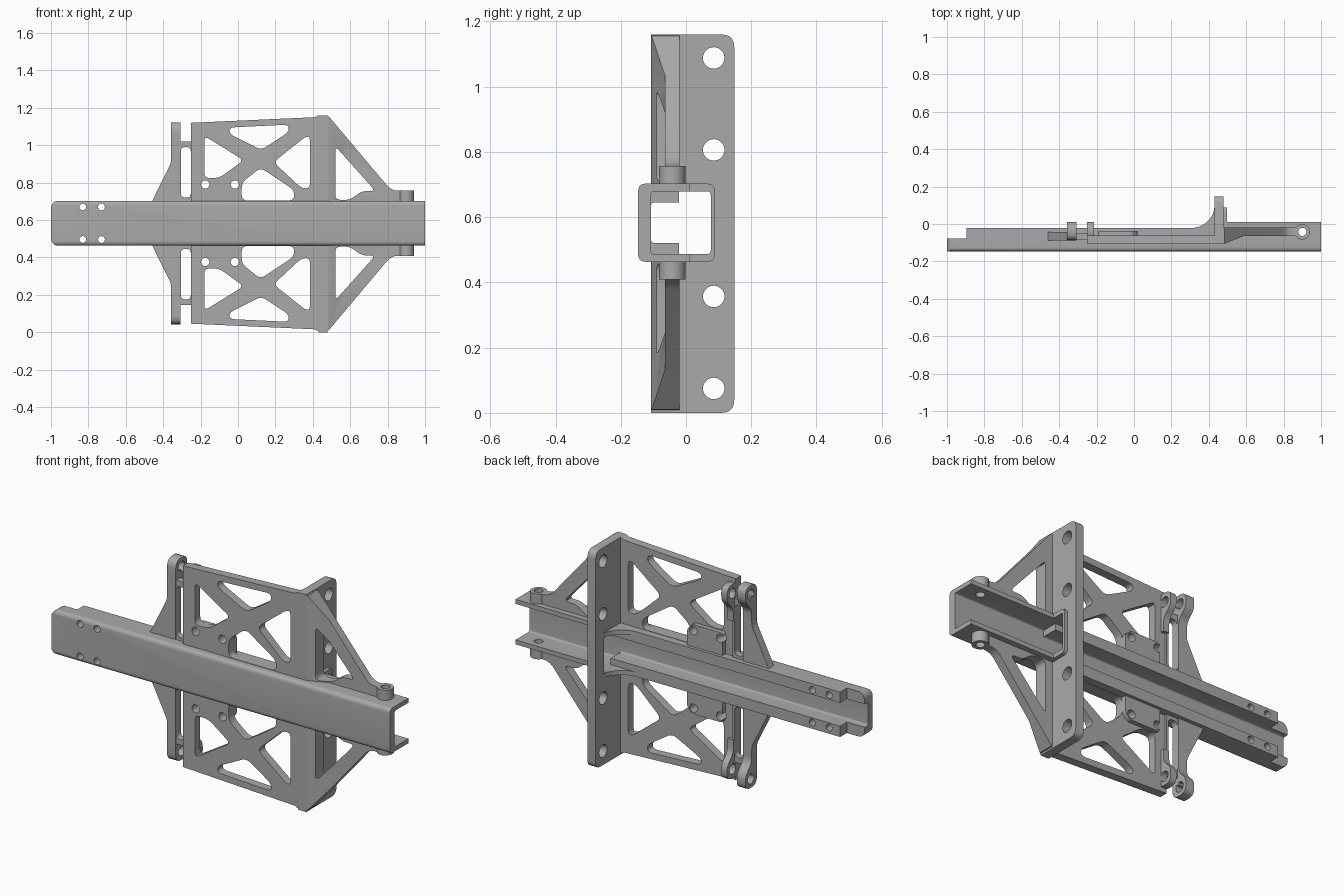
import bpy, bmesh, math
from mathutils import Vector

cube = bpy.data.objects.get("Cube")
if cube:
    bpy.data.objects.remove(cube, do_unlink=True)

MID = 0.583  # height of the mirror plane

grey = bpy.data.materials.new("grey_metal")
grey.use_nodes = True
grey.diffuse_color = (0.4, 0.4, 0.4, 1)
grey.node_tree.nodes["Principled BSDF"].inputs["Base Color"].default_value = (0.4, 0.4, 0.4, 1)


def rounded(pts, radius=0.0, steps=5):
    """Round polygon corners; a third value on a point overrides the radius."""
    out = []
    for i, p in enumerate(pts):
        r = p[2] if len(p) > 2 else radius
        c, a, b = (Vector(q[:2]) for q in (p, pts[i - 1], pts[(i + 1) % len(pts)]))
        if r <= 0:
            out.append(c)
            continue
        a = c + (a - c).normalized() * min(r, (a - c).length * 0.45)
        b = c + (b - c).normalized() * min(r, (b - c).length * 0.45)
        for k in range(steps + 1):
            t = k / steps
            out.append(a * (1 - t) ** 2 + c * 2 * t * (1 - t) + b * t * t)
    return out


def circle(u, v, r, n=28):
    return [(u + r * math.cos(k * math.tau / n), v + r * math.sin(k * math.tau / n)) for k in range(n)]


def rect(u0, v0, u1, v1):
    return [(u0, v0), (u1, v0), (u1, v1), (u0, v1)]


def prism(name, axis, pts, lo, hi, radius=0.0):
    """Extrude an outline along an axis: x uses (y,z), y uses (x,z), z uses (x,y)."""
    place = {"x": lambda u, v, d: (d, u, v - MID),
             "y": lambda u, v, d: (u, d, v - MID),
             "z": lambda u, v, d: (u, v, d - MID)}[axis]
    bm = bmesh.new()
    outline = rounded(pts, radius)
    low, high = ([bm.verts.new(place(u, v, d)) for u, v in outline] for d in (lo, hi))
    bm.faces.new(low)
    bm.faces.new(high)
    for i in range(len(low)):
        bm.faces.new((low[i - 1], low[i], high[i], high[i - 1]))
    bmesh.ops.recalc_face_normals(bm, faces=bm.faces)
    mesh = bpy.data.meshes.new(name)
    bm.to_mesh(mesh)
    bm.free()
    mesh.materials.append(grey)
    obj = bpy.data.objects.new(name, mesh)
    obj.location.z = MID
    bpy.context.collection.objects.link(obj)
    return obj


def activate(obj):
    bpy.ops.object.select_all(action="DESELECT")
    obj.select_set(True)
    bpy.context.view_layer.objects.active = obj


def combine(obj, operation, *shape, radius=0.0):
    cutter = prism("cutter", *shape, radius)
    cutter.hide_render = True
    activate(obj)
    mod = obj.modifiers.new("cut", "BOOLEAN")
    mod.operation, mod.solver, mod.object = operation, "EXACT", cutter
    bpy.ops.object.modifier_apply(modifier=mod.name)
    bpy.data.objects.remove(cutter, do_unlink=True)


def cut(obj, *shape, radius=0.0):
    combine(obj, "DIFFERENCE", *shape, radius=radius)


def finish(obj, mirrored=False):
    activate(obj)
    if mirrored:
        mod = obj.modifiers.new("mirror", "MIRROR")
        mod.use_axis = (False, False, True)
        mod.use_mirror_merge = False
        bpy.ops.object.modifier_apply(modifier=mod.name)
    bpy.ops.object.shade_smooth_by_angle(angle=math.radians(30))


def channel(name, x0, x1, back, wall):
    top, bottom = MID + 0.12, MID - 0.12
    pts = [(-0.147, bottom, 0.025), (back, bottom), (back, bottom + wall),
           (-0.107, bottom + wall, 0.01), (-0.107, top - wall, 0.01),
           (back, top - wall), (back, top), (-0.147, top, 0.025)]
    return prism(name, "x", pts, x0, x1)


# Thick rail with a stepped, rounded tail and four fixing holes
rail = channel("main_rail", -1, 0.46, -0.022, 0.058)
combine(rail, "INTERSECT", "z", [(-1, -0.2), (0.6, -0.2), (0.6, 0.1), (-0.895, 0.1),
                                 (-0.895, -0.078), (-1, -0.078)], 0.3, 0.9)
combine(rail, "INTERSECT", "y", [(-1, 0.463, 0.045), (0.6, 0.4), (0.6, 0.8), (-1, 0.703, 0.045)], -0.3, 0.3)
for x in (-0.83, -0.73):
    for z in (MID - 0.087, MID + 0.087):
        cut(rail, "y", circle(x, z, 0.018), -0.3, 0.3)
finish(rail)

# Thin-walled nose of the rail
nose = channel("rail_nose", 0.45, 1, 0.01, 0.024)
cut(nose, "z", circle(0.9, -0.042, 0.022), 0.3, 0.9)
finish(nose)

# Cross plate with bolt holes and the rail opening
plate = prism("cross_plate", "x", [(-0.107, 0.0), (0.148, 0.0, 0.04), (0.148, 1.16, 0.04), (-0.107, 1.16)],
              0.43, 0.478)
cut(plate, "x", rect(-0.13, 0.487, 0.076, 0.679), 0.3, 0.6, radius=0.012)
for z in (0.075, 0.357, 0.806, 1.088):
    cut(plate, "x", circle(0.085, z, 0.033), 0.3, 0.6)
finish(plate)

# Collar around the rail behind the plate
collar = prism("rail_collar", "x", [(-0.05, 0.463), (0.089, 0.463, 0.025), (0.089, 0.703, 0.025), (-0.05, 0.703)],
               0.44, 0.498)
cut(collar, "x", [(-0.1, 0.487), (0.076, 0.487, 0.012), (0.076, 0.679, 0.012), (-0.1, 0.679)], 0.3, 0.6)
finish(collar)

# Curved gussets from rail to plate
arc = [(0.30 + 0.13 * math.sin(t * math.pi / 20), 0.095 - 0.117 * math.cos(t * math.pi / 20)) for t in range(11)]
finish(prism("curved_gusset", "z", arc + [(0.43, -0.04), (0.30, -0.04)], 0.679, 0.703), True)

# Truss panels
panel = prism("truss_panel", "y", [(-0.25, 0.69), (-0.25, 1.12), (0.41, 1.15), (0.43, 1.16), (0.475, 1.16),
                                   (0.475, 0.69)], -0.107, -0.062)
windows = [
    [(-0.18, 1.05), (0.03, 0.92), (-0.10, 0.825), (-0.18, 0.825)],
    [(-0.045, 1.095), (0.27, 1.11), (0.27, 1.07), (0.125, 0.975), (-0.045, 1.06)],
    [(0.385, 1.045), (0.385, 0.77), (0.34, 0.77), (0.19, 0.91), (0.36, 1.045)],
    [(0.12, 0.88), (0.3, 0.76), (0.3, 0.705), (0.02, 0.705), (0.02, 0.8)],
]
for w in windows:
    cut(panel, "y", w, -0.2, 0.1, radius=0.03)
tab = prism("mounting_tab", "y", [(-0.19, 0.69), (0.02, 0.69), (0.02, 0.79), (-0.01, 0.822), (-0.19, 0.822)],
            -0.064, -0.038, 0.015)
for x in (-0.175, -0.017):
    for part in (panel, tab):
        cut(part, "y", circle(x, 0.79, 0.022), -0.2, 0.1)
finish(panel, True)
finish(tab, True)

# Diagonal braces, thicker toward the plate
brace = prism("diagonal_brace", "y", [(0.47, 0.69), (0.47, 1.158), (0.485, 1.155), (0.82, 0.757, 0.04),
                                      (0.9, 0.757), (0.9, 0.69)], -0.15, 0.05)
combine(brace, "INTERSECT", "z", [(0.4, -0.107), (0.48, -0.107), (0.585, -0.065), (1, -0.065),
                                  (1, -0.02), (0.4, -0.02)], 0.5, 1.3)
cut(brace, "y", [(0.52, 0.995), (0.735, 0.755), (0.66, 0.755), (0.6, 0.708), (0.52, 0.708)], -0.2, 0.1, radius=0.03)
boss = prism("pivot_boss", "z", circle(0.9, -0.042, 0.041), 0.69, 0.757)
for part in (brace, boss):
    cut(part, "z", circle(0.9, -0.042, 0.022), 0.6, 0.9)
    finish(part, True)

# Latch arms with pivot eyes
arm = prism("latch_arm", "y", [(-0.465, 0.69), (-0.358, 0.905, 0.02), (-0.358, 1.06), (-0.307, 1.06),
                               (-0.307, 0.69)], -0.087, -0.043)
finish(arm, True)
for name, x0, x1, z in (("latch_eye", -0.358, -0.307, 1.123), ("panel_eye", -0.25, -0.215, 1.1)):
    front = -0.087
    eye = prism(name, "x", [(front, z - 0.2), (-0.043, z - 0.2), (-0.043, z - 0.13, 0.03), (0.01, z - 0.08, 0.03),
                            (0.01, z, 0.045), (front, z, 0.045)], x0, x1)
    cut(eye, "x", circle(-0.036, z - 0.048, 0.027), -0.5, 0)
    finish(eye, True)

# Bridge between latch arm and panel, rounded around the slot
bridge = prism("latch_bridge", "y", rect(-0.315, 0.7, -0.24, 1.02), -0.085, -0.05)
cut(bridge, "y", rect(-0.306, 0.72, -0.252, 0.99), -0.2, 0.1, radius=0.026)
finish(bridge, True)
